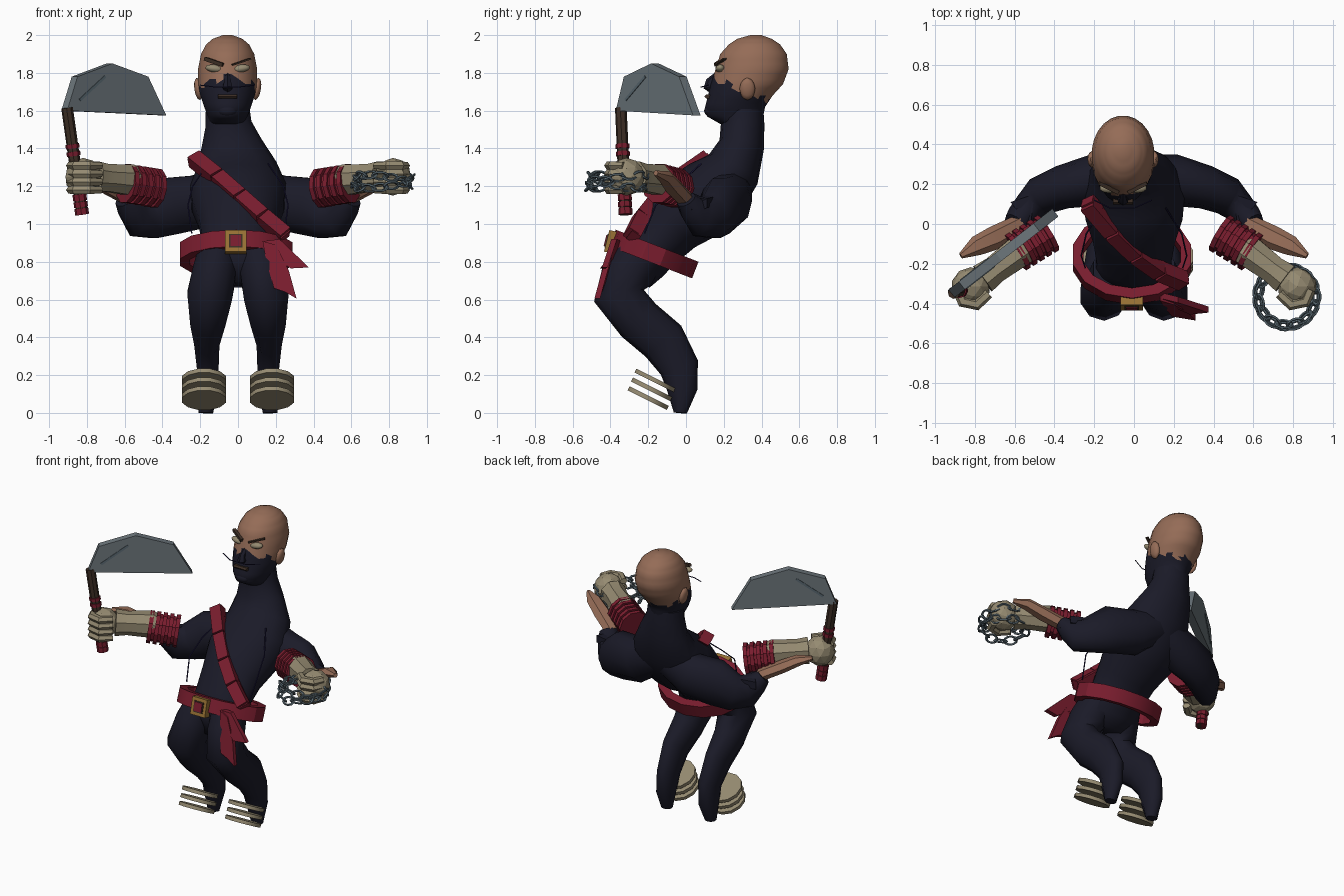
import bpy, bmesh, math
from mathutils import Vector, Matrix

old = bpy.data.objects.get("Cube")
if old:
    bpy.data.objects.remove(old)


def material(name, *rgb):
    m = bpy.data.materials.new(name)
    m.use_nodes = True
    m.diffuse_color = (*rgb, 1)
    m.node_tree.nodes["Principled BSDF"].inputs["Base Color"].default_value = (*rgb, 1)
    return m


CLOTH = material("navy cloth", .0105, .0105, .021)
SKIN = material("skin", .30, .15, .095)
RED = material("red cloth", .19, .012, .027)
BONE = material("beige leather", .30, .255, .165)
STEEL = material("blade steel", .15, .18, .20)
CHAIN = material("chain steel", .10, .14, .165)
WOOD = material("dark wood", .045, .027, .018)
GOLD = material("gold", .32, .17, .035)
CORD = material("blue cord", .015, .012, .06)


def finish(name, bm, mat, angle=.6):
    bmesh.ops.recalc_face_normals(bm, faces=bm.faces)
    me = bpy.data.meshes.new(name)
    bm.to_mesh(me)
    bm.free()
    me.materials.append(mat)
    me.shade_smooth()
    me.set_sharp_from_angle(angle=angle)
    ob = bpy.data.objects.new(name, me)
    bpy.context.collection.objects.link(ob)
    return ob


def loft(name, mat, rings, sides=12, side=(1, 0, 0), axis=None, closed=False, angle=.6, triangles=False):
    """Skin of elliptical rings (x, y, z, half width, half depth) along a path."""
    bm = bmesh.new()
    centres = [Vector(r[:3]) for r in rings]
    loops = []
    for i, (c, r) in enumerate(zip(centres, rings)):
        t = Vector(axis) if axis else centres[min(i + 1, len(rings) - 1)] - centres[max(i - 1, 0)]
        t.normalize()
        u = Vector(side)
        u = (u - t * u.dot(t)).normalized()
        v = t.cross(u)
        turns = [math.tau * (k + .5) / sides for k in range(sides)]
        loops.append([bm.verts.new(c + u * math.cos(a) * r[3] + v * math.sin(a) * r[4]) for a in turns])
    follow = loops[1:] + loops[:1] if closed else loops[1:]
    for a, b in zip(loops, follow):
        for k in range(sides):
            j = (k + 1) % sides
            bm.faces.new((a[k], a[j], b[j], b[k]))
    if not closed:
        bm.faces.new(loops[0])
        bm.faces.new(loops[-1])
    if triangles:
        bmesh.ops.triangulate(bm, faces=bm.faces[:])
    return finish(name, bm, mat, angle)


def rod(name, mat, a, b, w, d=None, sides=8, side=(0, 0, 1)):
    return loft(name, mat, [(*a, w, d or w), (*b, w, d or w)], sides, side)


def plate(name, mat, points, push):
    """Flat outline thickened along the push vector."""
    bm = bmesh.new()
    push = Vector(push)
    f = bm.faces.new([bm.verts.new(Vector(p) - push / 2) for p in points])
    new = bmesh.ops.extrude_face_region(bm, geom=[f])["geom"]
    bmesh.ops.translate(bm, verts=[g for g in new if isinstance(g, bmesh.types.BMVert)], vec=push)
    return finish(name, bm, mat, .3)


def ball(name, mat, centre, size, turn=0, detail=2, angle=.8):
    bm = bmesh.new()
    m = Matrix.Translation(centre) @ Matrix.Rotation(turn, 4, 'Y') @ Matrix.Diagonal((*size, 1))
    bmesh.ops.create_icosphere(bm, subdivisions=detail, radius=1, matrix=m)
    return finish(name, bm, mat, angle)


def cord(name, mat, points, radius):
    cu = bpy.data.curves.new(name, 'CURVE')
    cu.dimensions = '3D'
    cu.bevel_depth, cu.bevel_resolution = radius, 1
    sp = cu.splines.new('POLY')
    sp.points.add(len(points) - 1)
    for p, q in zip(sp.points, points):
        p.co = (*q, 1)
    cu.materials.append(mat)
    bpy.context.collection.objects.link(bpy.data.objects.new(name, cu))


# Hunched torso and long neck
loft("torso", CLOTH, [
    (0, -.27, .68, .10, .08), (0, -.25, .78, .21, .14), (0, -.18, .88, .19, .15),
    (0, -.07, 1.0, .21, .17), (0, .05, 1.1, .25, .20), (0, .15, 1.18, .26, .19),
    (-.01, .25, 1.29, .22, .15), (-.035, .295, 1.42, .165, .12),
    (-.05, .30, 1.53, .125, .115), (-.055, .30, 1.6, .12, .11)], 14, angle=1.2)

# Head: profile of z, front, back, half width; the lower part is a ragged mask
HX = -.055
profile = [(1.53, .18, .41, .10), (1.57, .11, .41, .105), (1.62, .10, .42, .125), (1.68, .115, .46, .145),
           (1.74, .13, .515, .157), (1.82, .155, .545, .158), (1.9, .18, .535, .142),
           (1.95, .225, .50, .115), (1.98, .27, .455, .08), (2.0, .34, .40, .025)]
rings = []
for a, b in zip(profile, profile[1:]):
    for t in (0, 1 / 3, 2 / 3):
        z, f, k, w = [p + (q - p) * t for p, q in zip(a, b)]
        rings.append((HX, (f + k) / 2, z, w, (k - f) / 2))
z, f, k, w = profile[-1]
rings.append((HX, (f + k) / 2, z, w, (k - f) / 2))
head = loft("head", SKIN, rings, 24, axis=(0, 0, 1), angle=1.2, triangles=True)
head.data.materials.append(CLOTH)
for p in head.data.polygons:
    across = math.atan2(p.center.x - HX, p.center.y - .33)
    ragged = .018 * math.sin(across * 9) + (.03 if abs(p.center.x - HX) < .03 else 0)
    if p.center.z < max(1.77 - .42 * (p.center.y - .14), 1.63) + ragged:
        p.material_index = 1

# Face
loft("nose", CLOTH, [(HX, .18, 1.81, .012, .01), (HX, .13, 1.75, .02, .028),
                     (HX, .122, 1.725, .03, .03), (HX, .14, 1.71, .02, .02)], 6)
rod("mouth", WOOD, (HX - .05, .116, 1.675), (HX + .05, .116, 1.675), .012, .018, 6)
ball("chin", CLOTH, (HX, .135, 1.6), (.055, .04, .035))
for s, side in ((1, "left"), (-1, "right")):
    ball(side + "_ear", SKIN, (HX + s * .155, .325, 1.715), (.022, .042, .06), s * .15)
    ball(side + "_eye", BONE, (HX + s * .07, .181, 1.823), (.05, .026, .021), s * -.15)
    thick = .014 if s < 0 else .006
    rod(side + "_brow", WOOD, (HX + s * .025, .158, 1.842), (HX + s * .12, .205, 1.875), thick, .014, 4)
cord("whisker_cord", CORD, [(-.2, .12, 1.735), (-.12, .08, 1.725), (0, .08, 1.725), (.09, .12, 1.735)], .003)

for s, side in ((1, "left"), (-1, "right")):
    # Bent legs
    loft(side + "_leg", CLOTH, [(s * x, y, z, w, d) for x, y, z, w, d in (
        (.10, -.23, .86, .11, .13), (.125, -.31, .74, .12, .14), (.15, -.355, .62, .125, .135),
        (.16, -.25, .49, .098, .125), (.165, -.12, .38, .07, .125), (.16, -.035, .24, .06, .105),
        (.165, -.02, .12, .06, .08), (.17, -.03, 0, .04, .035))], 10, angle=1.2)
    # Stacked sandal boards, tipped back
    for i in range(3):
        c = Vector((s * .18, -.20 + .018 * i, .078 + .047 * i))
        n = Vector((0, .013, .026)) * .4
        rod(f"{side}_sandal_board_{i + 1}", BONE, c - n, c + n, .12, .12, 12, (1, 0, 0))
    # Drooping sleeves
    loft(side + "_sleeve", CLOTH, [(s * x, y, z, w, d) for x, y, z, w, d in (
        (.04, .23, 1.2, .12, .12), (.2, .22, 1.12, .15, .13), (.36, .185, 1.095, .16, .11),
        (.47, .14, 1.04, .125, .10), (.53, .08, 1.04, .115, .08), (.57, .03, 1.09, .075, .075),
        (.60, .0, 1.13, .05, .06))], 10, (0, 0, 1), angle=.9)
    plate(side + "_cuff_tatter", CLOTH, [(s * .5, .15, 1.12), (s * .62, .11, 1.11), (s * .59, .07, 1.09),
                                         (s * .64, .03, 1.1), (s * .52, -.01, 1.12)], (0, 0, .05))
    # Bare forearm and open hand behind the gauntlet
    loft(side + "_bare_hand", SKIN, [(s * x, y, z, w, d) for x, y, z, w, d in (
        (.57, .0, 1.13, .04, .05), (.7, -.07, 1.2, .04, .06), (.79, -.11, 1.25, .035, .05),
        (.87, -.16, 1.27, .015, .015))], 6, (0, 0, 1))
    # Gauntlet with fist
    loft(side + "_gauntlet", BONE, [(s * x, y, z, w, d) for x, y, z, w, d in (
        (.50, -.09, 1.2, .07, .075), (.58, -.14, 1.235, .088, .085), (.70, -.23, 1.245, .078, .075),
        (.76, -.275, 1.25, .088, .085))], 8, (0, 0, 1), angle=.3)
    ball(side + "_fist", BONE, (s * .82, -.315, 1.25), (.098, .098, .1), 0, 2, .3)
    for i in range(4):
        z = 1.18 + .043 * i
        loft(f"{side}_finger_{i + 1}", BONE, [
            (s * .885, -.33, z, .022, .028), (s * .86, -.39, z, .025, .03),
            (s * .79, -.405, z, .025, .03), (s * .73, -.35, z, .02, .025)], 6, (0, 0, 1), angle=.3)
    # Red arm wraps, thin and separate
    step = Vector((s * .036, -.022, .006))
    for i in range(5):
        c = Vector((s * .44, -.05, 1.19)) + step * i
        rod(f"{side}_wrap_{i + 1}", RED, c - step * .3, c + step * .3, .107, .103, 10)
    rod(side + "_wrap_core", RED, c - step * 4.2, c + step * .2, .092, .09, 10)
    # Loose chest cord
    cord(side + "_chest_cord", CORD, [(s * .16, .08, 1.32), (s * .24, -.05, 1.2),
                                      (s * .265, -.16, 1.1), (s * .245, -.22, .95)], .004)

# Thick tilted belt, buckle and sash tails
loft("belt", RED, [(-.01, -.17 + .017 * j, .841 + .044 * j, .305 - r, .235 - r)
                   for j, r in ((-1, 0), (1, 0), (1, .055), (-1, .055))],
     14, axis=(0, .36, .93), closed=True, angle=.5)


def square(x, y, z, r):
    return [(x + i * r, y + .25 * j * r, z + j * r) for i, j in ((-1, -1), (1, -1), (1, 1), (-1, 1))]


plate("buckle_frame", GOLD, square(-.012, -.395, .905, .057), (0, -.05, .012))
plate("buckle_inset", WOOD, square(-.012, -.421, .911, .036), (0, -.006, .001))
plate("buckle_centre", RED, square(-.012, -.424, .912, .029), (0, -.009, .002))
plate("sash_tail_short", RED, [(.14, -.36, .91), (.22, -.38, .92), (.375, -.43, .77), (.28, -.44, .765),
                               (.17, -.39, .83)], (0, -.03, 0))
plate("sash_tail_long", RED, [(.13, -.37, .91), (.2, -.39, .89), (.27, -.43, .75), (.31, -.47, .605),
                              (.25, -.46, .64), (.19, -.45, .66), (.15, -.40, .8)], (0, -.03, 0))

# Diagonal chest strap with boxy pouches
path = [Vector(p) for p in ((-.235, .11, 1.345), (-.11, -.035, 1.245), (.01, -.15, 1.14),
                            (.13, -.235, 1.035), (.25, -.285, .935))]
out = Vector((0, -.75, .6))
loft("chest_strap", RED, [(*(p - out * .01), .04, .05) for p in path], 4, out)
for i, (a, b) in enumerate(zip(path, path[1:])):
    rod(f"strap_pouch_{i + 1}", RED, a.lerp(b, .02) + out * .012, a.lerp(b, .98) + out * .012,
        .042, .054, 4, out)

# Cleaver
low, high = Vector((-.825, -.32, 1.05)), Vector((-.905, -.345, 1.615))
rod("cleaver_handle", WOOD, low, high, .031)
for i, (a, b) in enumerate(((0, .06), (.07, .12), (.13, .19), (.55, .59), (.62, .66))):
    rod(f"handle_wrap_{i + 1}", RED, low.lerp(high, a), low.lerp(high, b), .037)


def on_blade(x, z):
    return (x, -.36 + (x + .93) * .78, z)


face = Vector((.615, -.788, 0))
plate("cleaver_blade", STEEL, [on_blade(*p) for p in (
    (-.92, 1.6), (-.865, 1.78), (-.68, 1.85), (-.49, 1.78), (-.395, 1.575))], face * .05)
plate("blade_slot", CHAIN, [on_blade(*p) for p in (
    (-.85, 1.65), (-.715, 1.775), (-.722, 1.787), (-.857, 1.662))], face * .058)

# Two strands of chain looped round the left fist
LINKS = 15
for i in range(LINKS * 2):
    a = math.tau * i / LINKS
    strand = 1 if i < LINKS else -1
    r = .15 - .012 * (strand < 0)
    turn = Matrix.Rotation(a + math.pi / 2, 3, 'Z') @ Matrix.Rotation(.8 if i % 2 else -.8, 3, 'X')
    bpy.ops.mesh.primitive_torus_add(
        major_segments=10, minor_segments=5, major_radius=.027, minor_radius=.007,
        location=(.767 + r * math.cos(a), -.365 + r * math.sin(a), 1.225 + .035 * strand * math.sin(a + .6)),
        rotation=turn.to_euler())
    link = bpy.context.object
    link.name = f"chain_link_{i + 1}"
    link.scale = (1.45, 1, 1)
    link.data.materials.append(CHAIN)
